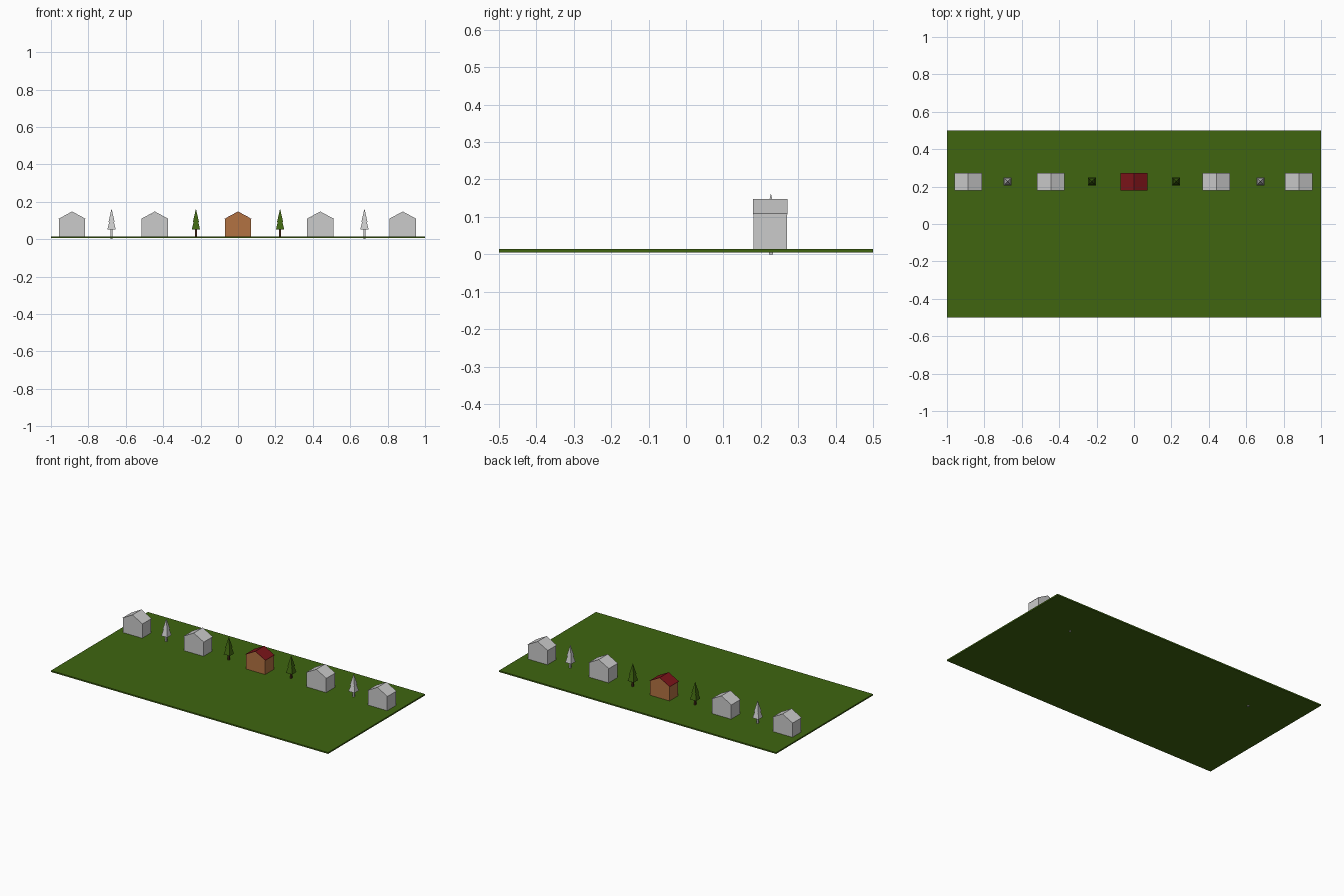
import bpy
import math

if "Cube" in bpy.data.objects:
    bpy.data.objects.remove(bpy.data.objects["Cube"])


def material(name, rgb):
    m = bpy.data.materials.new(name)
    m.diffuse_color = (*rgb, 1)
    m.use_nodes = True
    m.node_tree.nodes["Principled BSDF"].inputs["Base Color"].default_value = m.diffuse_color
    return m


GREEN = material("grass_green", (0.05, 0.13, 0.005))
BRICK = material("brick", (0.45, 0.17, 0.055))
RED = material("roof_red", (0.2, 0.007, 0.01))
BARK = material("bark", (0.07, 0.025, 0.01))
ROW_Y = 0.225


def finish(obj, name, mat):
    obj.name = name
    if mat:
        obj.data.materials.append(mat)


def box(name, x, y, z0, z1, hx, hy, mat=None):
    bpy.ops.mesh.primitive_cube_add(size=1, location=(x, y, (z0 + z1) / 2))
    obj = bpy.context.object
    obj.scale = (2 * hx, 2 * hy, z1 - z0)
    finish(obj, name, mat)


def tier(name, x, z0, z1, half0, half1, mat):
    # Four-sided cone with its base edges along x and y
    r = math.sqrt(2)
    bpy.ops.mesh.primitive_cone_add(vertices=4, radius1=half0 * r, radius2=half1 * r,
                                    depth=z1 - z0, location=(x, ROW_Y + 0.002, (z0 + z1) / 2),
                                    rotation=(0, 0, math.pi / 4))
    finish(bpy.context.object, name, mat)


def prism(name, x, profile, hy, mat):
    # Extrude an xz profile along y
    n = len(profile)
    verts = [(x + px, ROW_Y + s * hy, pz) for s in (-1, 1) for px, pz in profile]
    faces = [tuple(range(n)), tuple(range(2 * n - 1, n - 1, -1))]
    faces += [(i, i + n, (i + 1) % n + n, (i + 1) % n) for i in range(n)]
    mesh = bpy.data.meshes.new(name)
    mesh.from_pydata(verts, [], faces)
    obj = bpy.data.objects.new(name, mesh)
    bpy.context.collection.objects.link(obj)
    finish(obj, name, mat)


def house(x, wall_mat=None, roof_mat=None):
    # Walls with gables
    prism("house_walls", x, [(-0.07, 0.012), (0.07, 0.012), (0.07, 0.108),
                             (0, 0.146), (-0.07, 0.108)], 0.045, wall_mat)
    # Thin pitched roof
    prism("house_roof", x, [(-0.073, 0.1065), (0, 0.146), (0.073, 0.1065),
                            (0.073, 0.1085), (0, 0.148), (-0.073, 0.1085)], 0.0465, roof_mat)


def tree(x, bottom, leaf_mat=None, trunk_mat=None):
    box("tree_trunk", x, ROW_Y + 0.002, bottom, 0.06, 0.005, 0.005, trunk_mat)
    tier("tree_lower_crown", x, 0.052, 0.105, 0.022, 0.009, leaf_mat)
    tier("tree_upper_crown", x, 0.093, 0.163, 0.016, 0, leaf_mat)


# Lawn
box("lawn", 0, 0, 0.005, 0.014, 1, 0.5, GREEN)

# Row of houses, coloured one in the middle
house(0, BRICK, RED)
for hx in (-0.887, -0.445, 0.44, 0.881):
    house(hx)

# Trees between the houses
for side in (-1, 1):
    tree(side * 0.225, 0.007, GREEN, BARK)
    tree(side * 0.676, 0.0)
